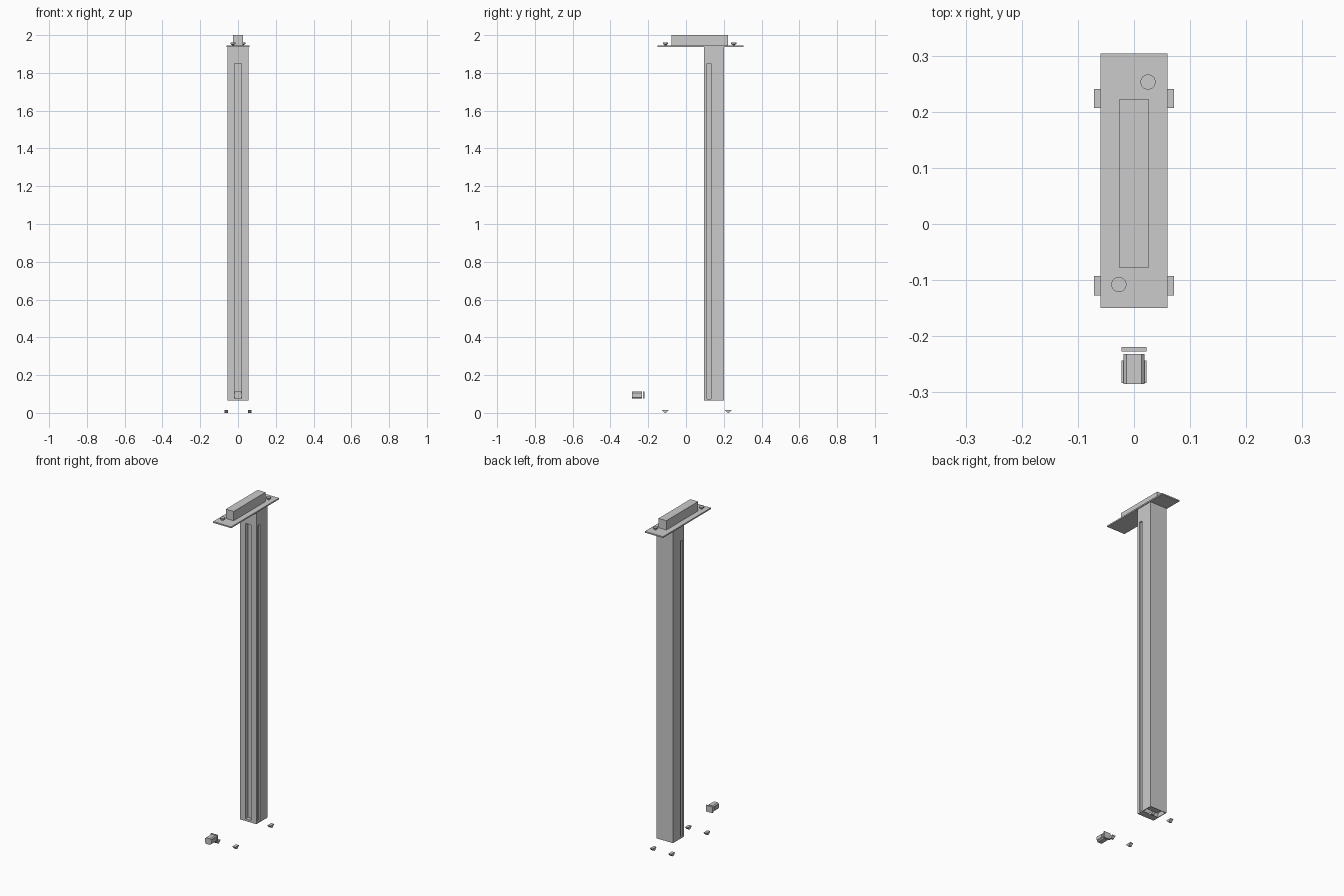
import bpy, bmesh
from math import pi

if "Cube" in bpy.data.objects:
    bpy.data.objects.remove(bpy.data.objects["Cube"])


def mesh_object(name, bm):
    bmesh.ops.recalc_face_normals(bm, faces=bm.faces)
    me = bpy.data.meshes.new(name)
    bm.to_mesh(me)
    bm.free()
    ob = bpy.data.objects.new(name, me)
    bpy.context.collection.objects.link(ob)
    return ob


def box(name, x0, x1, y0, y1, z0, z1):
    bm = bmesh.new()
    bmesh.ops.create_cube(bm, size=1)
    for v in bm.verts:
        v.co = ((x0 + x1) / 2 + v.co.x * (x1 - x0),
                (y0 + y1) / 2 + v.co.y * (y1 - y0),
                (z0 + z1) / 2 + v.co.z * (z1 - z0))
    return mesh_object(name, bm)


def prism(name, pts, axis, a, b):
    """Extrude a 2D outline along x ('x': pts are y,z) or y ('y': pts are x,z)."""
    bm = bmesh.new()
    put = (lambda p, t: (t, p[0], p[1])) if axis == 'x' else (lambda p, t: (p[0], t, p[1]))
    lo = [bm.verts.new(put(p, a)) for p in pts]
    hi = [bm.verts.new(put(p, b)) for p in pts]
    bm.faces.new(lo)
    bm.faces.new(hi)
    for i in range(len(pts)):
        j = (i + 1) % len(pts)
        bm.faces.new((lo[i], lo[j], hi[j], hi[i]))
    return mesh_object(name, bm)


def cut(ob, cutter):
    m = ob.modifiers.new("cut", 'BOOLEAN')
    m.object = cutter
    m.solver = 'EXACT'
    cutter.hide_render = True
    cutter.hide_set(True)


# Column with front slot, side slots and a recessed underside
column = box("column", -0.055, 0.055, 0.096, 0.202, 0.065, 1.938)
cut(column, box("front_slot_cutter", -0.018, 0.018, 0.08, 0.12, 0.078, 1.85))
for s, side in ((-1, "left"), (1, "right")):
    xs = sorted((s * 0.045, s * 0.07))
    cut(column, box(side + "_slot_cutter", *xs, 0.111, 0.132, 0.073, 1.85))
cut(column, box("underside_cutter", -0.051, 0.051, 0.137, 0.198, 0.05, 0.09))

# Top plate and long block
box("top_plate", -0.06, 0.06, -0.15, 0.304, 1.936, 1.944)
box("top_block", -0.026, 0.026, -0.078, 0.223, 1.944, 2.0)

# Countersunk screws: stem, cone and head
for i, (x, y) in enumerate(((0.025, 0.253), (-0.027, -0.108))):
    bm = bmesh.new()
    rings = []
    for r, z in ((0.005, 1.944), (0.005, 1.948), (0.0135, 1.953), (0.0135, 1.96)):
        ret = bmesh.ops.create_circle(bm, segments=32, radius=r)
        for v in ret["verts"]:
            v.co.x += x
            v.co.y += y
            v.co.z = z
        rings.append(ret["verts"])
    for a, b in zip(rings, rings[1:]):
        for k in range(32):
            bm.faces.new((a[k], a[(k + 1) % 32], b[(k + 1) % 32], b[k]))
    bm.faces.new(rings[0])
    bm.faces.new(rings[-1])
    mesh_object(f"screw_{i}", bm)

# Four tapered clips on the floor
for sx in (-1, 1):
    for y in (-0.11, 0.2235):
        xs = sorted((sx * 0.052, sx * 0.071))
        prism("floor_clip", [(y - 0.017, 0.016), (y + 0.017, 0.016), (y + 0.017, 0.013),
                             (y + 0.004, 0.0), (y - 0.004, 0.0), (y - 0.017, 0.013)], 'x', *xs)

# Loose connector: chamfered core, side cheeks, end plate
w, c = 0.019, 0.006
z0, z1 = 0.075, 0.112
prism("connector_core", [(-w, z0 + c), (-w + c, z0), (w - c, z0), (w, z0 + c),
                         (w, z1 - c), (w - c, z1), (-w + c, z1), (-w, z1 - c)],
      'y', -0.285, -0.232)
for s in (-1, 1):
    box("connector_cheek", *sorted((s * 0.017, s * 0.022)), -0.283, -0.243, 0.084, 0.103)
box("connector_plate", -0.022, 0.022, -0.227, -0.219, z0, z1)
